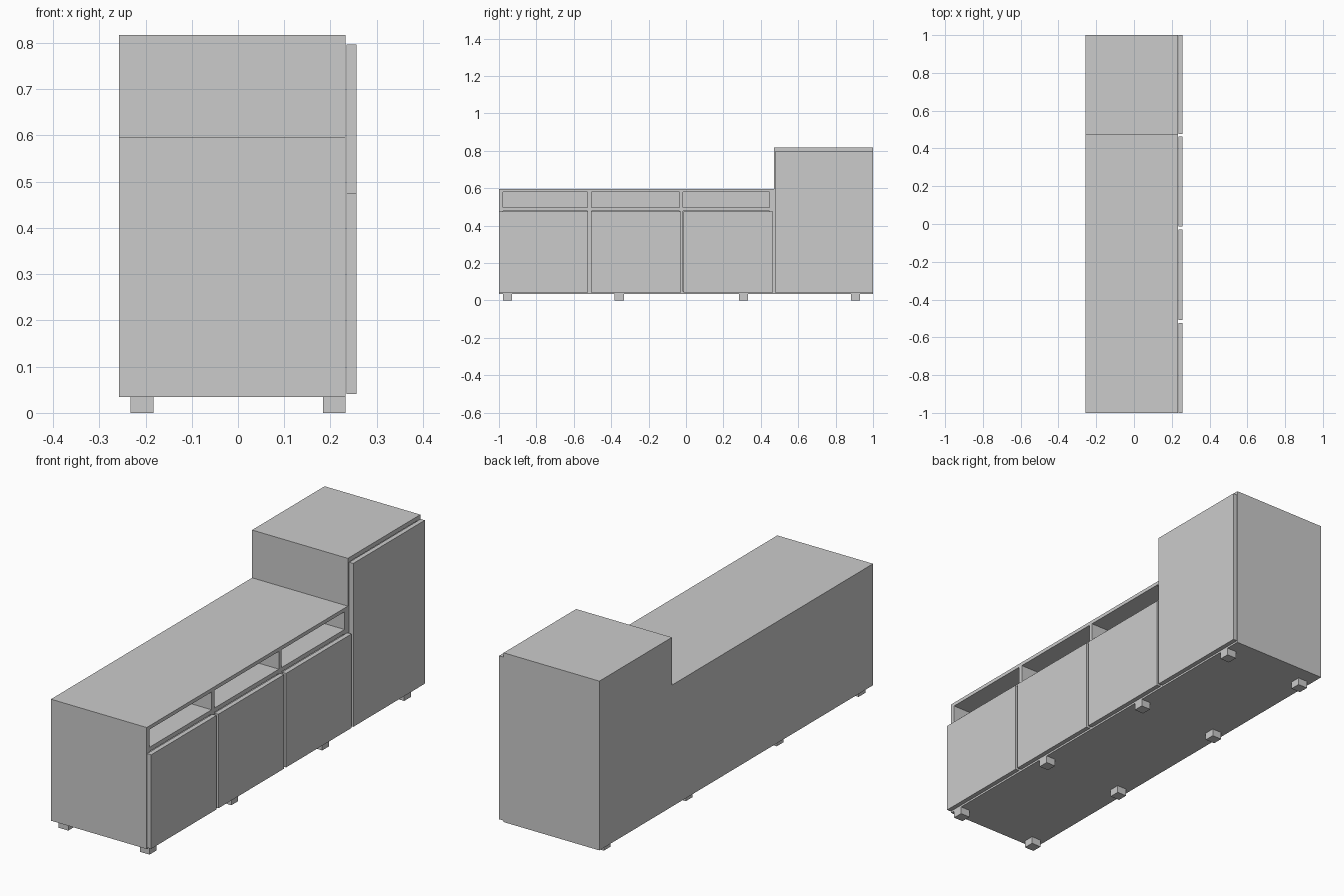
import bpy
import bmesh

if "Cube" in bpy.data.objects:
    bpy.data.objects.remove(bpy.data.objects["Cube"])


def box(name, x0, x1, y0, y1, z0, z1):
    """Axis-aligned panel between two corners."""
    bm = bmesh.new()
    bmesh.ops.create_cube(bm, size=1)
    for v in bm.verts:
        v.co.x = x1 if v.co.x > 0 else x0
        v.co.y = y1 if v.co.y > 0 else y0
        v.co.z = z1 if v.co.z > 0 else z0
    mesh = bpy.data.meshes.new(name)
    bm.to_mesh(mesh)
    bm.free()
    ob = bpy.data.objects.new(name, mesh)
    bpy.context.collection.objects.link(ob)
    return ob


BACK, FRONT, DOOR = -0.257, 0.233, 0.256   # depth along x
INNER = BACK + 0.015                       # face of the back panels
FLOOR, LOW, TALL = 0.034, 0.596, 0.817     # heights
SPLIT = 0.47                               # where the tall cabinet begins

# Shared base
box("base_panel", BACK, FRONT, -1, 1, FLOOR, 0.048)

# Low cabinet carcass
box("low_top", BACK, FRONT, -1, SPLIT, 0.579, LOW)
box("low_back", BACK, INNER, -1, SPLIT, 0.048, 0.579)
dividers = [(-1, -0.979), (-0.526, -0.506), (-0.034, -0.016), (0.446, SPLIT)]
for i, (a, b) in enumerate(dividers):
    box(f"low_upright_{i + 1}", INNER, FRONT, a, b, 0.048, 0.579)
for i in range(3):
    box(f"niche_shelf_{i + 1}", INNER, FRONT,
        dividers[i][1], dividers[i + 1][0], 0.477, 0.497)

# Tall cabinet carcass
box("tall_top", BACK, FRONT, SPLIT, 1, 0.797, TALL)
box("tall_back", BACK, INNER, SPLIT, 1, 0.048, 0.797)
box("tall_left_side", INNER, FRONT, SPLIT, 0.488, 0.048, 0.797)
box("tall_right_side", INNER, FRONT, 0.98, 1, 0.048, 0.797)

# Doors, standing slightly proud of the carcass
for i, (a, b) in enumerate([(-1, -0.523), (-0.509, -0.028), (-0.014, 0.464)]):
    box(f"low_door_{i + 1}", FRONT + 0.002, DOOR, a, b, 0.041, 0.476)
box("tall_door", FRONT + 0.002, DOOR, 0.477, 1, 0.041, 0.797)

# Feet in two rows
for row, x in (("back", -0.232), ("front", 0.184)):
    for i, y in enumerate((-0.979, -0.381, 0.283, 0.882)):
        box(f"{row}_foot_{i + 1}", x, x + 0.049, y, y + 0.049, 0, FLOOR)
